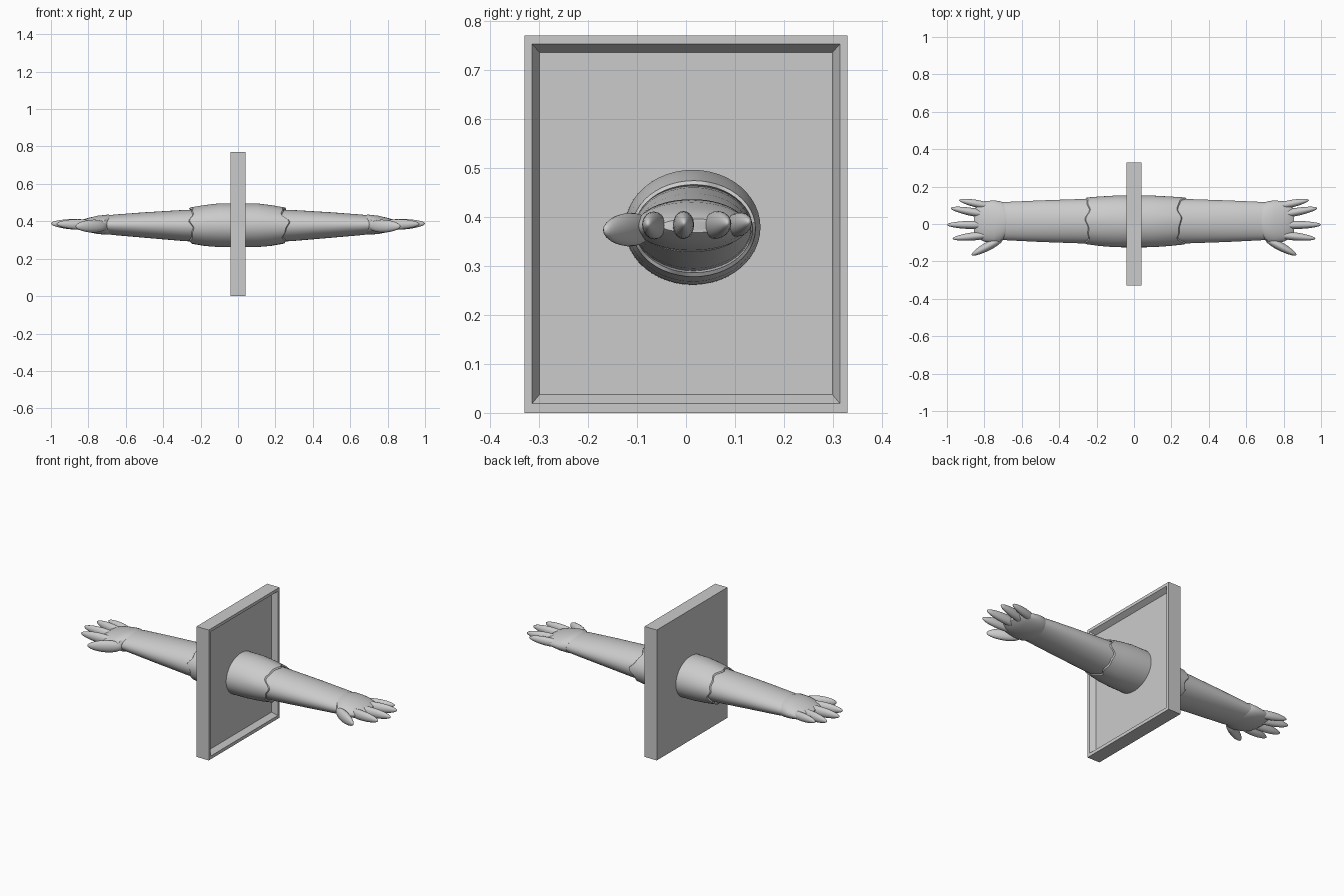
import bpy, bmesh, math
from mathutils import Vector

if "Cube" in bpy.data.objects:
    bpy.data.objects.remove(bpy.data.objects["Cube"])

grey = bpy.data.materials.new("plain grey")
grey.diffuse_color = (0.6, 0.6, 0.6, 1)
grey.use_nodes = True
grey.node_tree.nodes["Principled BSDF"].inputs["Base Color"].default_value = grey.diffuse_color


def finish(name, bm, smooth=True):
    bmesh.ops.recalc_face_normals(bm, faces=bm.faces)
    me = bpy.data.meshes.new(name)
    bm.to_mesh(me)
    bm.free()
    ob = bpy.data.objects.new(name, me)
    bpy.context.collection.objects.link(ob)
    me.materials.append(grey)
    if smooth:
        bpy.ops.object.select_all(action='DESELECT')
        ob.select_set(True)
        bpy.context.view_layer.objects.active = ob
        bpy.ops.object.shade_smooth_by_angle(angle=math.radians(40))
    return ob


def loft(name, rings, side=1, n=48, shift=None):
    """Skin oval rings given as (x, y_min, y_max, z_min, z_max)."""
    bm = bmesh.new()
    loops = []
    for k, (x, y0, y1, z0, z1) in enumerate(rings):
        loop = []
        for i in range(n):
            a = 2 * math.pi * i / n
            dx = shift(k, a) if shift else 0
            loop.append(bm.verts.new((side * (x + dx),
                                      (y0 + y1) / 2 + (y1 - y0) / 2 * math.cos(a),
                                      (z0 + z1) / 2 + (z1 - z0) / 2 * math.sin(a))))
        loops.append(loop)
    for a, b in zip(loops, loops[1:]):
        for i in range(n):
            j = (i + 1) % n
            bm.faces.new((a[i], a[j], b[j], b[i]))
    bm.faces.new(loops[0])
    bm.faces.new(loops[-1])
    return finish(name, bm)


def finger(name, base, tip, width, height):
    """Tapered oval finger between two points."""
    base, tip = Vector(base), Vector(tip)
    bm = bmesh.new()
    bmesh.ops.create_uvsphere(bm, u_segments=20, v_segments=14, radius=1)
    along = (tip - base) / 2
    across = along.cross(Vector((0, 0, 1))).normalized() * width / 2
    up = across.cross(along).normalized() * height / 2
    for v in bm.verts:
        p = v.co.copy()
        taper = 1 - 0.15 * p.z
        v.co = (base + tip) / 2 + along * p.z + (across * p.x + up * p.y) * taper
    return finish(name, bm)


# Framed panel: flat on the left side, shallow sloped recess on the right side
bm = bmesh.new()
loops = []
for x, inset in ((-0.04, 0), (0.04, 0), (0.04, 0.016), (0.01, 0.031)):
    y, z0, z1 = 0.33 - inset, inset * 1.2, 0.77 - inset * 1.1
    loops.append([bm.verts.new((x, *c)) for c in ((-y, z0), (y, z0), (y, z1), (-y, z1))])
for a, b in zip(loops, loops[1:]):
    for i in range(4):
        j = (i + 1) % 4
        bm.faces.new((a[i], a[j], b[j], b[i]))
bm.faces.new(loops[0])
bm.faces.new(loops[-1])
finish("framed_panel", bm, smooth=False)

# Finger table: base xyz, tip xyz, width, height
FINGERS = {
    "little_finger": ((0.75, 0.090, 0.38), (0.935, 0.128, 0.39), 0.040, 0.048),
    "ring_finger": ((0.76, 0.045, 0.38), (0.98, 0.085, 0.388), 0.043, 0.056),
    "middle_finger": ((0.76, -0.006, 0.38), (1.0, -0.004, 0.388), 0.043, 0.056),
    "index_finger": ((0.75, -0.055, 0.38), (0.97, -0.078, 0.386), 0.043, 0.056),
    "thumb": ((0.70, -0.075, 0.375), (0.868, -0.166, 0.373), 0.046, 0.068),
}

for side, label in ((-1, "left"), (1, "right")):
    # Sleeve half with a wavy open cuff folding in towards the forearm
    def cuff(k, a, side=side):
        if k < 2:
            return 0
        depth = (0.35, 1, 1, 0.35)[k - 2]
        wave = 0.008 * math.sin(5 * a) + 0.006 * math.sin(9 * a + 1)
        if side > 0:
            wave += 0.03 * math.cos(2 * a) ** 2 * abs(math.cos(a)) - 0.008
        return depth * wave

    loft(label + "_sleeve", [
        (0.0, -0.125, 0.152, 0.261, 0.496),
        (0.10, -0.124, 0.152, 0.262, 0.496),
        (0.18, -0.118, 0.147, 0.268, 0.486),
        (0.245, -0.110, 0.142, 0.278, 0.474),
        (0.250, -0.104, 0.136, 0.286, 0.466),
        (0.200, -0.098, 0.130, 0.294, 0.456)], side, shift=cuff)

    # Tapering forearm
    loft(label + "_forearm", [
        (0.15, -0.106, 0.136, 0.286, 0.466),
        (0.30, -0.103, 0.133, 0.295, 0.460),
        (0.50, -0.096, 0.126, 0.312, 0.448),
        (0.66, -0.088, 0.119, 0.326, 0.436),
        (0.71, -0.085, 0.116, 0.332, 0.430)], side)

    # Palm, flared at the wrist and rounded off at the knuckles
    loft(label + "_palm", [
        (0.690, -0.086, 0.117, 0.330, 0.432),
        (0.705, -0.100, 0.122, 0.328, 0.436),
        (0.750, -0.104, 0.126, 0.332, 0.430),
        (0.800, -0.094, 0.122, 0.342, 0.418),
        (0.835, -0.078, 0.108, 0.354, 0.408),
        (0.855, -0.050, 0.080, 0.368, 0.396)], side,
        shift=lambda k, a: 0.012 * math.cos(2 * a) if k < 2 else 0)

    for name, (b, t, w, h) in FINGERS.items():
        finger(label + "_" + name, (side * b[0], b[1], b[2]),
               (side * t[0], t[1], t[2]), w, h)
